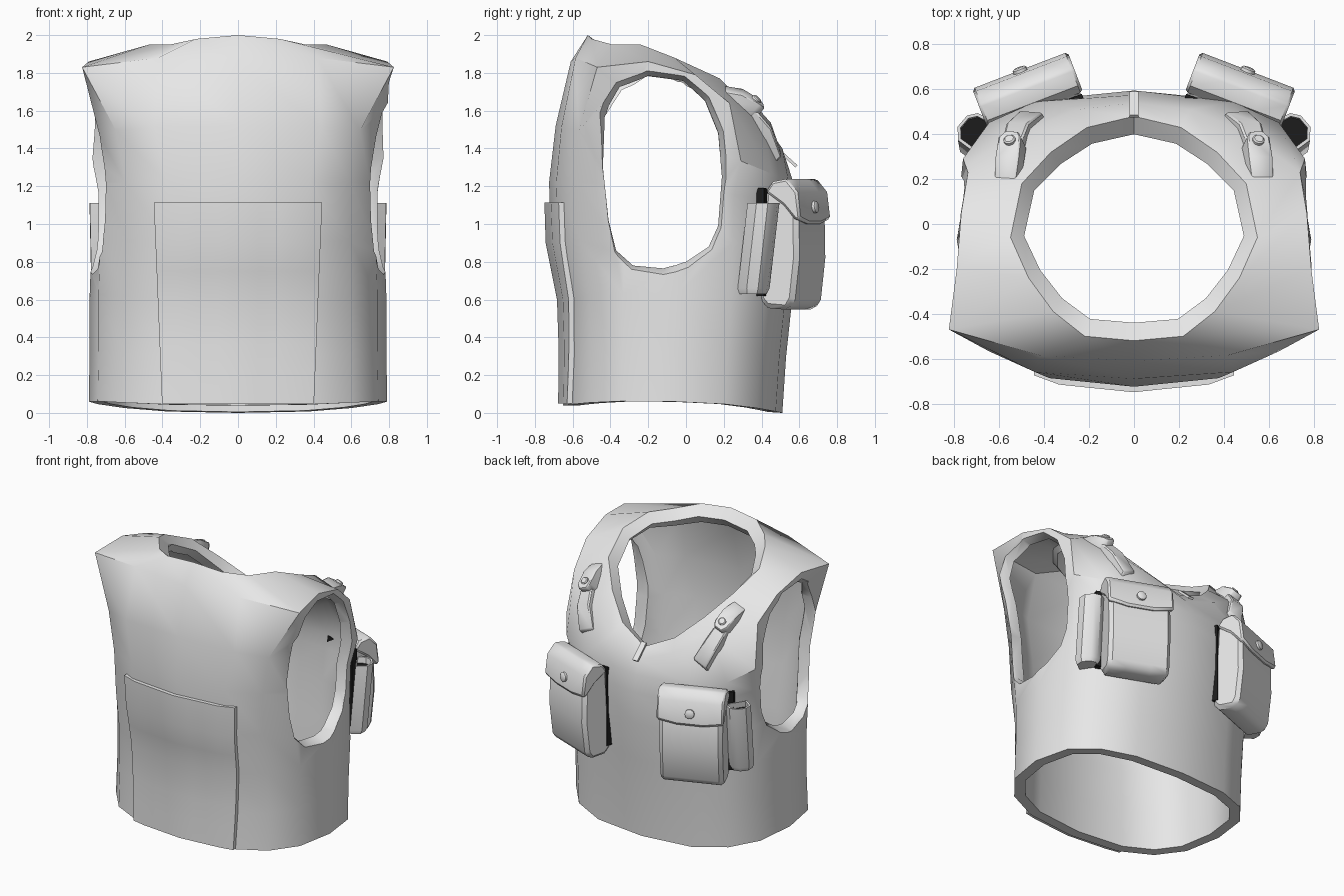
import bpy, bmesh, math
from mathutils import Vector
from mathutils.bvhtree import BVHTree

if "Cube" in bpy.data.objects:
    bpy.data.objects.remove(bpy.data.objects["Cube"])


def material(name, v):
    m = bpy.data.materials.new(name)
    m.diffuse_color = (v, v, v, 1)
    m.use_nodes = True
    m.node_tree.nodes["Principled BSDF"].inputs["Base Color"].default_value = m.diffuse_color
    return m


GREY = material("light_grey_fabric", 0.8)
DARK = material("dark_backing", 0.012)


def apply(ob, mod):
    bpy.context.view_layer.objects.active = ob
    bpy.ops.object.modifier_apply(modifier=mod.name)


def loft(name, rings, mat=GREY, cap=True, mirror=True, bevel=0, close=True):
    """Skin a list of point rings, optionally capped and mirrored in x."""
    bm = bmesh.new()
    vs = [[bm.verts.new(p) for p in r] for r in rings]
    n = len(rings[0])
    for a, b in zip(vs, vs[1:]):
        for i in range(n if close else n - 1):
            k = (i + 1) % n
            bm.faces.new((a[i], a[k], b[k], b[i]))
    if cap:
        bm.faces.new(vs[0])
        bm.faces.new(vs[-1])
        bmesh.ops.recalc_face_normals(bm, faces=bm.faces)
    me = bpy.data.meshes.new(name)
    bm.to_mesh(me)
    bm.free()
    me.materials.append(mat)
    ob = bpy.data.objects.new(name, me)
    bpy.context.collection.objects.link(ob)
    if bevel:
        m = ob.modifiers.new("bevel", 'BEVEL')
        m.width, m.segments, m.limit_method = bevel, 1, 'ANGLE'
        m.angle_limit = math.radians(50)
        apply(ob, m)
    if mirror:
        m = ob.modifiers.new("mirror", 'MIRROR')
        m.use_mirror_merge = False
        apply(ob, m)
    return ob


# Vest shell: hem-to-chest rings (z chest, z back, half width, y chest, y back, squareness)
rows = [(0.0, .04, .79, .51, -.65, .78), (.3, .3, .785, .53, -.645, .78),
        (.58, .6, .785, .56, -.655, .78), (.85, .9, .775, .59, -.715, .78),
        (1.08, 1.22, .775, .595, -.725, .75), (1.2, 1.52, .80, .575, -.69, .62)]
# shoulder line and neck edge, chest centre round to back centre
shoulder = [(0, .54, 1.30), (.25, .51, 1.40), (.5, .41, 1.54), (.74, .23, 1.64), (.77, .05, 1.79),
            (.79, -.2, 1.86), (.825, -.47, 1.83), (.42, -.585, 1.88), (0, -.61, 1.86)]
neck = [(0, .48, 1.37), (.21, .43, 1.47), (.37, .32, 1.62), (.5, .18, 1.77), (.55, -.06, 1.88),
        (.47, -.24, 1.95), (.36, -.39, 1.95), (.22, -.5, 1.98), (0, -.52, 2.0)]
lip = [(x * .89, (y + .02) * .84 - .02, z - .06) for x, y, z in neck]


def full(half):
    return list(half) + [(-x, y, z) for x, y, z in half[7:0:-1]]


def ring(zf, zb, w, yf, yb, p):
    pts = []
    for j in range(9):
        c, s = abs(math.sin(j * math.pi / 8)), math.cos(j * math.pi / 8)
        y = (yf + yb) / 2 + (yf - yb) / 2 * math.copysign(abs(s) ** p, s)
        x = w * c ** p if 0 < j < 8 else 0
        pts.append((x, y, zb + (zf - zb) * (1 + s) / 2 + .04 * c * c))
    return full(pts)


vest = loft("vest_shell", [ring(*r) for r in rows] + [full(shoulder), full(neck), full(lip)],
            cap=False, mirror=False)
f = vest.data.polygons[0]
if f.normal.x * f.center.x + f.normal.y * f.center.y < 0:
    vest.data.flip_normals()
sol = vest.modifiers.new("thickness", 'SOLIDIFY')
sol.thickness, sol.offset = .075, -1
apply(vest, sol)

# Armholes, flared outwards to leave a bevelled rim
hole = [(-.2, 1.77), (-.02, 1.75), (.1, 1.65), (.17, 1.48), (.19, 1.25), (.17, .99), (.12, .88),
        (0, .8), (-.12, .765), (-.28, .78), (-.37, .86), (-.41, 1.02), (-.44, 1.3), (-.43, 1.57), (-.34, 1.71)]


def hole_ring(x, d):
    return [(x, -.13 + (y + .13) * (1 + d / .32), 1.27 + (z - 1.27) * (1 + d / .5)) for y, z in hole]


cutter = loft("armhole_cutter", [hole_ring(.35, 0), hole_ring(.70, 0), hole_ring(.80, .045), hole_ring(.95, .06)])
cutter.hide_render = True
cut = vest.modifiers.new("armholes", 'BOOLEAN')
cut.operation, cut.solver, cut.object = 'DIFFERENCE', 'EXACT', cutter
apply(vest, cut)
bpy.data.objects.remove(cutter)

# Large back panel, laid over the shell surface
bvh = BVHTree.FromObject(vest, bpy.context.evaluated_depsgraph_get())
panel = []
for z in (.05, .2, .36, .6, .75, .9, 1.115):
    w = .40 + .045 * z / 1.1
    line = []
    for i in range(-4, 5):
        x = w * i / 4
        hit = bvh.ray_cast(Vector((x, -3, max(z, .08))), Vector((0, 1, 0)))[0]
        line.append((x, (hit.y if hit else -.65) - .028, z))
    panel.append(line)
inner = [[(x, y + .035, z) for x, y, z in reversed(l)] for l in panel]
loft("back_panel", [a + b for a, b in zip(panel, inner)], mirror=False)

# Big chest pouches: local frame u across, v outwards
A = math.radians(21)
U, V = Vector((math.cos(A), -math.sin(A), 0)), Vector((math.sin(A), math.cos(A), 0))
BASE = Vector((.445, .52, 0))


def P(u, v, z):
    return BASE + U * u + V * v + Vector((0, 0, z))


def pouch_part(name, profile, w, bevel, mat=GREY, sag=0):
    us = [(-w, 0), (-w * .4, sag), (w * .4, sag), (w, 0)]
    return loft(name, [[P(u, v, z - (s if z < 1.05 else 0)) for v, z in profile] for u, s in us], mat, bevel=bevel)


pouch_part("pouch_body", [(-.06, .60), (-.02, .555), (.10, .545), (.135, .60), (.16, .82),
                          (.155, 1.1), (.10, 1.19), (-.03, 1.18)], .215, .025)
pouch_part("pouch_flap", [(-.02, 1.17), (.02, 1.225), (.10, 1.24), (.16, 1.17), (.178, 1.03),
                          (.15, 1.02), (.08, 1.1)], .228, .012, sag=.025)
loft("pouch_backing", [[P(u, v, z) for u, v in ((-.22, -.06), (.25, -.06), (.25, -.02), (-.22, -.02))]
                       for z in (.62, 1.19)], DARK)


def button(name, c, n, r):
    n = Vector(n).normalized()
    a = n.orthogonal().normalized()
    b = n.cross(a)
    ang = [2 * math.pi * i / 10 for i in range(10)]
    loft(name, [[Vector(c) + n * h + (a * math.cos(t) + b * math.sin(t)) * r * k for t in ang]
                for h, k in ((-.015, 1), (.008, 1), (.014, .75))])


button("pouch_button", P(0, .175, 1.09), V + Vector((0, 0, .12)), .033)

# Narrow open hexagonal holders beside the pouches
B = math.radians(50)
hu, hv = Vector((math.cos(B), -math.sin(B), 0)), Vector((math.sin(B), math.cos(B), 0))
hexa = [(-.085, -.03), (-.07, .04), (-.03, .07), (.035, .07), (.08, .03), (.075, -.05)]


def holder_ring(z, k):
    t = (1.11 - z) / .48
    c = Vector((.71 - .01 * t, .415 - .055 * t, z))
    return [c + hu * u * k + hv * v * k for u, v in hexa]


loft("side_holder", [holder_ring(.63, .85), holder_ring(.66, 1), holder_ring(1.11, 1),
                     holder_ring(1.11, .82), holder_ring(.9, .8)])
loft("holder_lining", [holder_ring(1.06, .85), holder_ring(1.068, .85)], DARK)

# Slim upper chest pockets with buttoned tabs
N = Vector((.22, .68, .7)).normalized()


def strip(name, pts, n, bevel, mirror=True):
    rings = []
    for i, (p, w, t) in enumerate(pts):
        a, b = Vector(pts[max(i - 1, 0)][0]), Vector(pts[min(i + 1, len(pts) - 1)][0])
        s = (b - a).cross(n).normalized() * w / 2
        p = Vector(p)
        rings.append([p - s - n * .04, p + s - n * .04, p + s * .85 + n * t, p - s * .85 + n * t])
    return loft(name, rings, bevel=bevel, mirror=mirror)


strip("chest_pocket", [((.55, .31, 1.63), .10, .035), ((.51, .42, 1.49), .12, .045),
                       ((.45, .475, 1.35), .13, .04)], N, .008)
strip("chest_pocket_tab", [((.575, .17, 1.715), .11, .01), ((.56, .28, 1.68), .125, .03),
                           ((.545, .36, 1.615), .12, .045), ((.535, .385, 1.59), .07, .045)], N, .006)
button("tab_button", Vector((.545, .345, 1.63)) + N * .04, N, .027)

# Zip pull at the neck point
zn = Vector((0, .7, .7))
loft("zip_pull", [[Vector((x, y, z)) + zn * d for x, d in ((-.02, -.008), (.02, -.008), (.02, .008), (-.02, .008))]
                  for y, z in ((.48, 1.40), (.585, 1.305))], mirror=False)

# Smooth shading with crisp edges
bpy.ops.object.select_all(action='SELECT')
bpy.context.view_layer.objects.active = vest
bpy.ops.object.shade_smooth_by_angle(angle=math.radians(38))
